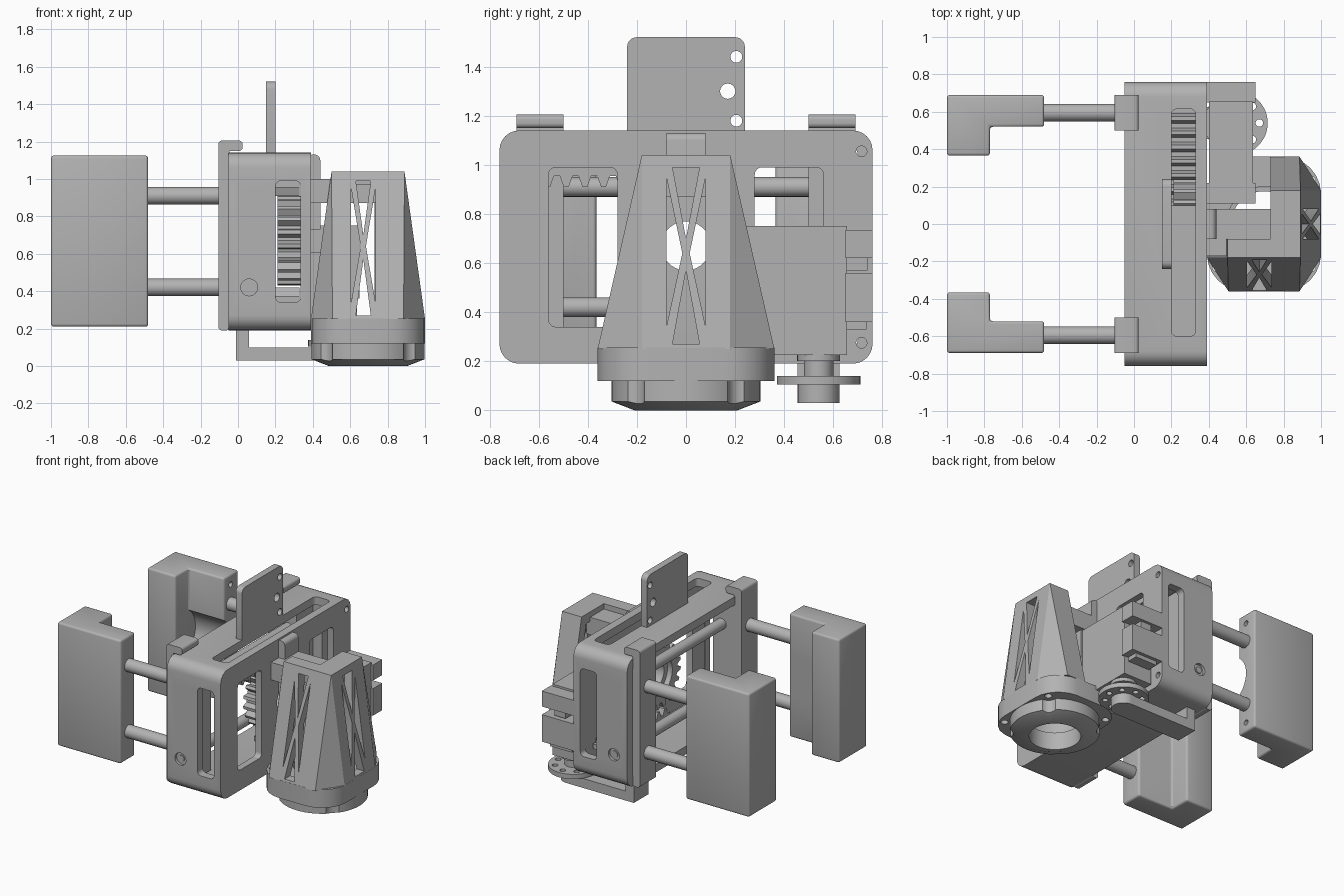
import bpy, bmesh, math
from mathutils import Vector, Matrix

if "Cube" in bpy.data.objects:
    bpy.data.objects.remove(bpy.data.objects["Cube"])

grey = bpy.data.materials.new("plain_grey")
grey.use_nodes = True
GREY = (0.45, 0.45, 0.45, 1)
grey.diffuse_color = GREY
grey.node_tree.nodes["Principled BSDF"].inputs["Base Color"].default_value = GREY
parts = []


def finish(name, bm):
    bmesh.ops.recalc_face_normals(bm, faces=bm.faces[:])
    me = bpy.data.meshes.new(name)
    bm.to_mesh(me)
    bm.free()
    me.materials.append(grey)
    ob = bpy.data.objects.new(name, me)
    bpy.context.collection.objects.link(ob)
    parts.append(ob)
    return ob


def round_edges(bm, r, axis=None):
    """Round every edge, or only those running along one axis."""
    edges = []
    for e in bm.edges:
        d = (e.verts[1].co - e.verts[0].co).normalized()
        if axis is None or abs(d["xyz".index(axis)]) > 0.99:
            edges.append(e)
    bmesh.ops.bevel(bm, geom=edges, offset=r, segments=6 if axis else 3,
                    affect='EDGES', profile=0.5)


def box(name, x, y, z, r=0, axis=None):
    bm = bmesh.new()
    bmesh.ops.create_cube(bm, size=1)
    for v in bm.verts:
        v.co = [(min(s) + max(s)) / 2 + c * abs(s[1] - s[0])
                for s, c in zip((x, y, z), v.co)]
    if r:
        round_edges(bm, r, axis)
    return finish(name, bm)


def rod(name, axis, a, b, span, r, r2=None, sides=40):
    """Cylinder along an axis; a and b are the other two coordinates in order."""
    bm = bmesh.new()
    lo, hi = span
    bmesh.ops.create_cone(bm, cap_ends=True, segments=sides, radius1=r,
                          radius2=r if r2 is None else r2, depth=hi - lo)
    for v in bm.verts:
        p, q, t = v.co.x, v.co.y, v.co.z + (lo + hi) / 2
        v.co = {"x": (t, a + p, b + q), "y": (a + p, t, b + q),
                "z": (a + p, b + q, t)}[axis]
    return finish(name, bm)


def prism(name, pts, axis, span, r=0):
    bm = bmesh.new()
    place = {"x": lambda p, t: (t, p[0], p[1]), "y": lambda p, t: (p[0], t, p[1]),
             "z": lambda p, t: (p[0], p[1], t)}[axis]
    face = bm.faces.new([bm.verts.new(place(p, span[0])) for p in pts])
    ext = bmesh.ops.extrude_face_region(bm, geom=[face])
    step = Vector(place((0, 0), span[1] - span[0]))
    for v in ext["geom"]:
        if isinstance(v, bmesh.types.BMVert):
            v.co += step
    if r:
        round_edges(bm, r)
    return finish(name, bm)


def tower_hull(name, inset, z0, z1):
    """Tapered block: eight-sided foot, rectangular top."""
    bm = bmesh.new()
    cx, i = 0.695, inset
    for sx in (-1, 1):
        for sy in (-1, 1):
            for dx, dy, z in ((0.305, 0.18, z0), (0.19, 0.36, z0), (0.195, 0.18, z1)):
                bm.verts.new((cx + sx * (dx - i), sy * (dy - i), z))
    bmesh.ops.convex_hull(bm, input=bm.verts[:])
    bmesh.ops.dissolve_limit(bm, angle_limit=0.01, verts=bm.verts[:], edges=bm.edges[:])
    return finish(name, bm)


def cut(ob, cutters):
    for c in cutters:
        c.hide_render = True
        m = ob.modifiers.new("cut", 'BOOLEAN')
        m.object, m.operation, m.solver = c, 'DIFFERENCE', 'EXACT'
    dg = bpy.context.evaluated_depsgraph_get()
    me = bpy.data.meshes.new_from_object(ob.evaluated_get(dg))
    ob.modifiers.clear()
    ob.data = me
    for c in cutters:
        parts.remove(c)
        bpy.data.objects.remove(c)
    return ob


# Housing: hollow frame, open at the -x side
housing = box("housing", (-0.05, 0.39), (-0.76, 0.76), (0.19, 1.14), 0.08, "x")
holes = [box("c", (-0.2, 0.34), (-0.7, 0.7), (0.25, 1.08), 0.04, "x"),
         box("c", (0.2, 0.335), (-0.9, 0.9), (0.34, 0.99), 0.03, "y"),
         box("c", (0.2, 0.33), (-0.6, 0.615), (1.0, 1.3), 0.03, "z"),
         rod("c", "x", 0, 0.67, (0.2, 0.6), 0.1)]
for s in (-1, 1):
    holes.append(box("c", (0.3, 0.6), (s * 0.28, s * 0.56), (0.34, 0.99), 0.03, "x"))
    for z in (0.275, 1.055):
        holes.append(rod("c", "x", s * 0.715, z, (0.33, 0.5), 0.022, sides=20))
    for z in (0.42, 0.91):
        holes.append(rod("c", "y", 0.06, z, (0.74, 0.9) if s > 0 else (-0.9, -0.74), 0.045))
cut(housing, holes)

# Rib and bridge joining the housing to the tower
rib = box("rib", (0.37, 0.44), (-0.08, 0.08), (0.19, 1.13), 0.03, "y")
cut(rib, [rod("c", "x", 0, 0.67, (0.3, 0.5), 0.1)])
box("bridge", (0.4, 0.76), (-0.08, 0.08), (0.87, 1.0))
box("side_web", (0.38, 0.53), (-0.17, -0.08), (0.87, 1.0))

# Upright mounting plate with six holes
plate = box("mount_plate", (0.15, 0.2), (-0.24, 0.24), (1.1, 1.52), 0.04, "x")
cut(plate, [rod("c", "x", s * y, z, (0, 0.4), r) for s in (-1, 1)
            for y, z, r in ((0.205, 1.44, 0.024), (0.17, 1.3, 0.031), (0.205, 1.18, 0.024))])

# Guide rods
for z in (0.42, 0.91):
    rod("guide_rod", "y", 0.06, z, (-0.745, 0.745), 0.04)

# Fingers, finger rods and sliders, mirrored front to back
for s in (-1, 1):
    outline = [(-1, 0.69), (-0.48, 0.69), (-0.48, 0.52), (-0.77, 0.52),
               (-0.77, 0.365), (-1, 0.365)]
    finger = prism("finger", [(x, s * y) for x, y in outline], "z", (0.21, 1.125), 0.015)
    cutters = [rod("c", "x", s * 0.42, 0.665, (-0.769, -0.4), 0.18)]
    for z in (0.28, 1.05):
        cutters.append(rod("c", "x", s * 0.6, z, (-0.53, -0.4), 0.02, sides=20))
    cut(finger, cutters)
    for z in (0.42, 0.91):
        rod("finger_rod", "x", s * 0.595, z, (-0.5, -0.05), 0.047)
        rod("screw_head", "y", 0.06, z, (0.72, 0.752) if s > 0 else (-0.752, -0.72), 0.024, sides=20)
    box("slider", (-0.105, -0.045), (s * 0.5, s * 0.69), (0.19, 1.2), 0.02, "y")
    box("slider_hook", (-0.105, 0.025), (s * 0.5, s * 0.69), (1.15, 1.205), 0.02, "y")
    box("slider_block", (-0.06, 0.13), (s * 0.5, s * 0.69), (0.26, 1.07))

# Racks: upper one reaches forward, lower one reaches back
for s, root, back in ((-1, 0.955, 0.995), (1, 0.375, 0.34)):
    tip = root - 0.045 if s < 0 else root + 0.045
    pts = [(s * 0.62, back), (s * -0.1, back), (s * -0.1, root)]
    for i in range(9):
        y = -0.07 + i * 0.076
        pts += [(s * (y + d), h) for d, h in ((0, root), (0.016, tip), (0.036, tip), (0.052, root))]
    pts.append((s * 0.62, root))
    prism("rack", pts, "x", (0.2, 0.33))
    box("rack_arm", (0.1, 0.25), (s * 0.52, s * 0.62), sorted((root, back)))

# Spur gear
pts = []
for i in range(20):
    for d, r in ((0, 0.2), (0.07, 0.24), (0.16, 0.24), (0.23, 0.2)):
        a = i * math.tau / 20 + d
        pts.append((r * math.cos(a), 0.67 + r * math.sin(a)))
gear = prism("gear", pts, "x", (0.21, 0.335))
cut(gear, [rod("c", "x", 0, 0.67, (0.1, 0.5), 0.1), rod("c", "x", 0, 0.67, (0.1, 0.25), 0.14)])

# Tower: hollow tapered shell with crossed struts
tower = tower_hull("tower", 0, 0.25, 1.04)
cutters = [tower_hull("c", 0.055, 0.2, 0.97),
           box("c", (0.2, 0.73), (-0.08, 0.6), (0.2, 1.3))]
for s in (-1, 1):
    cutters.append(prism("c", [(0.67 + s * 0.065, 0.34), (0.67 + s * 0.065, 0.95),
                               (0.67 + s * 0.014, 0.64)], "y", (-0.6, -0.09)))
    cutters.append(prism("c", [(s * 0.08, 0.34), (s * 0.08, 0.95), (s * 0.015, 0.64)],
                         "x", (0.76, 1.2)))
for z, tip in ((0.99, 0.7), (0.27, 0.57)):
    cutters.append(prism("c", [(0.63, z), (0.71, z), (0.67, tip)], "y", (-0.6, -0.09)))
    cutters.append(prism("c", [(-0.055, z), (0.055, z), (0, tip)], "x", (0.76, 1.2)))
for x in (0.555, 0.785):
    for z in (0.4, 0.93):
        depth = 0.345 - 0.18 * (z - 0.25) / 0.79
        cutters.append(rod("c", "y", x, z, (-0.6, 0.6), 0.026, sides=24))
        cutters.append(rod("c", "y", x, z, (-0.6, -depth), 0.045, sides=24))
        cutters.append(rod("c", "y", x, z, (depth, 0.6), 0.045, sides=24))
cut(tower, cutters)

# Round foot of the tower with bolt lobes
foot = box("tower_foot", (0.39, 1.0), (-0.36, 0.36), (0.12, 0.255), 0.2, "z")
collar = rod("foot_collar", "z", 0.695, 0, (0.035, 0.13), 0.303, sides=64)
lip = rod("foot_lip", "z", 0.695, 0, (0, 0.036), 0.21, 0.303, sides=64)
for ob, r in ((foot, 0.2), (collar, 0.175), (lip, 0.175)):
    cut(ob, [rod("c", "z", 0.695, 0, (-0.1, 0.4), r, sides=48)] +
        [rod("c", "z", 0.695 + sx * 0.25, sy * 0.23, (-0.1, 0.4), rr, sides=24)
         for sx in (-1, 1) for sy in (-1, 1) for rr in ((0.025,) if ob is foot else (0.06,))])

# Servo motor with brackets
box("servo_body", (0.4, 0.635), (0.22, 0.655), (0.225, 0.75))
box("servo_bracket_inner", (0.38, 0.65), (0.11, 0.22), (0.36, 0.75))
box("servo_bracket_upper", (0.38, 0.65), (0.65, 0.76), (0.62, 0.735))
box("servo_bracket_lower", (0.38, 0.65), (0.65, 0.76), (0.36, 0.56))
box("servo_plug", (0.47, 0.56), (0.65, 0.74), (0.57, 0.62))
box("servo_cable_guide", (0.42, 0.6), (0.64, 0.735), (0.33, 0.36))

# Servo shaft, horn and link arm
rod("servo_boss", "z", 0.545, 0.54, (0.2, 0.23), 0.087)
rod("servo_shaft", "z", 0.545, 0.54, (0.12, 0.21), 0.06)
horn = rod("servo_horn", "z", 0.545, 0.54, (0.105, 0.14), 0.17, sides=48)
cut(horn, [rod("c", "z", 0.545 + 0.125 * math.cos(a), 0.54 + 0.125 * math.sin(a),
               (0, 0.3), 0.02, sides=16) for a in [k * math.tau / 8 for k in range(8)]])
rod("horn_hub", "z", 0.545, 0.54, (0.03, 0.11), 0.085)
box("link_arm", (-0.01, 0.545), (0.455, 0.625), (0.03, 0.1))
box("link_post", (-0.01, 0.06), (0.455, 0.625), (0.03, 0.2))

# Smooth curved parts, keep edges sharp
for o in bpy.context.selected_objects:
    o.select_set(False)
for o in parts:
    o.select_set(True)
bpy.context.view_layer.objects.active = parts[0]
bpy.ops.object.shade_smooth_by_angle(angle=math.radians(30))
